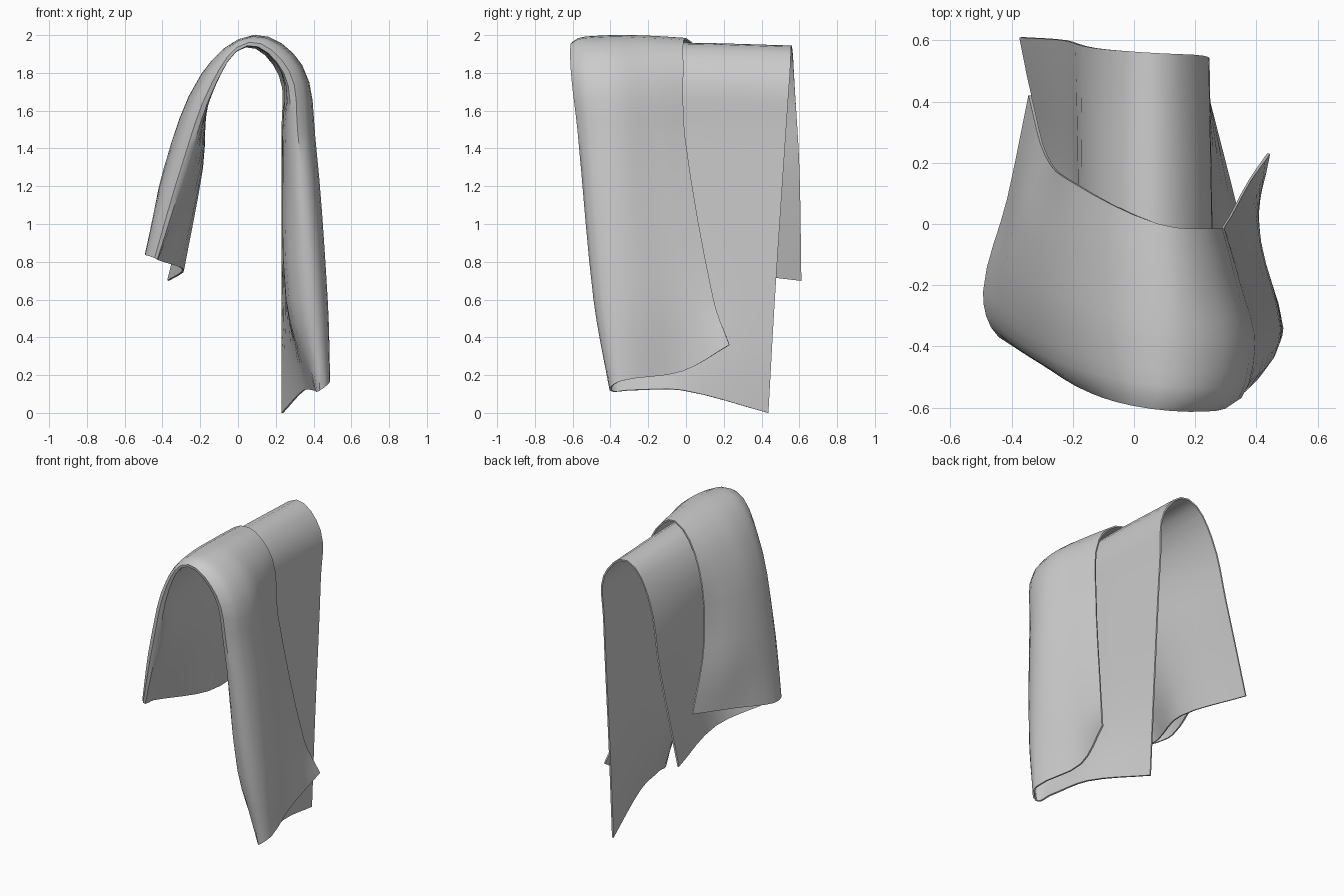
import bpy
import bmesh
from mathutils import Vector

if "Cube" in bpy.data.objects:
    bpy.data.objects.remove(bpy.data.objects["Cube"])

# Lengthwise guide lines of the folded cloth: right hem, over the bar, left hem
inner_layer = [
    # free back edge
    [(.235, .435, 0), (.235, .47, .6), (.235, .53, 1.5), (.22, .55, 1.79),
     (.04, .56, 1.94), (-.13, .575, 1.73), (-.225, .60, 1.3), (-.37, .61, .70)],
    # middle of the inner layer
    [(.35, -.02, .12), (.26, 0, .6), (.243, 0, 1.5), (.23, 0, 1.81),
     (.04, 0, 1.955), (-.145, .02, 1.74), (-.19, .06, 1.3), (-.29, .10, .76)],
    # just inside the fold
    [(.41, -.30, .12), (.275, -.38, .6), (.25, -.42, 1.5), (.24, -.45, 1.8),
     (.05, -.48, 1.95), (-.135, -.42, 1.73), (-.235, -.35, 1.3), (-.425, -.28, .81)],
    # the fold itself
    [(.435, -.40, .12), (.395, -.485, .6), (.315, -.57, 1.5), (.27, -.605, 1.81),
     (.06, -.60, 1.96), (-.135, -.55, 1.75), (-.30, -.455, 1.3), (-.44, -.365, .82)],
]
outer_layer = [
    # just outside the fold
    [(.483, -.34, .17), (.47, -.36, .6), (.405, -.40, 1.45), (.335, -.42, 1.84),
     (.08, -.44, 1.993), (-.18, -.38, 1.79), (-.38, -.30, 1.3), (-.488, -.22, .84)],
    # middle of the outer layer
    [(.40, -.02, .22), (.41, -.08, .65), (.35, -.18, 1.45), (.30, -.20, 1.83),
     (.09, -.22, 1.993), (-.19, -.12, 1.79), (-.37, -.02, 1.3), (-.41, .08, .90)],
    # free outer edge
    [(.44, .23, .36), (.38, .145, .6), (.295, -.005, 1.45), (.26, -.015, 1.83),
     (.08, 0, 1.98), (-.18, .125, 1.79), (-.285, .22, 1.35), (-.34, .42, .97)],
]


def smooth_path(points, steps):
    """Smooth curve through all points, tangents scaled by segment length."""
    pts = [Vector(p) for p in points]
    n = len(pts)
    tan = [(pts[min(i + 1, n - 1)] - pts[max(i - 1, 0)]).normalized() for i in range(n)]
    out = []
    for i in range(n - 1):
        a, b = pts[i], pts[i + 1]
        d = (b - a).length
        for k in range(steps):
            t = k / steps
            out.append(a * (2*t**3 - 3*t**2 + 1) + b * (3*t**2 - 2*t**3)
                       + tan[i] * d * (t**3 - 2*t**2 + t) + tan[i + 1] * d * (t**3 - t**2))
    return out + [pts[-1]]


# Skin a sheet: smooth along the drape, then across the fold
lengthwise = [smooth_path(g, 4) for g in inner_layer + outer_layer]
rows = [smooth_path(section, 4) for section in zip(*lengthwise)]

bm = bmesh.new()
grid = [[bm.verts.new(p) for p in row] for row in rows]
for r0, r1 in zip(grid, grid[1:]):
    for j in range(len(r0) - 1):
        bm.faces.new((r0[j], r0[j + 1], r1[j + 1], r1[j]))
bmesh.ops.recalc_face_normals(bm, faces=bm.faces)
mesh = bpy.data.meshes.new("draped_towel")
bm.to_mesh(mesh)
bm.free()
towel = bpy.data.objects.new("draped_towel", mesh)
bpy.context.collection.objects.link(towel)

# Cloth thickness
solid = towel.modifiers.new("thickness", 'SOLIDIFY')
solid.thickness = 0.01
solid.offset = 0

bpy.context.view_layer.objects.active = towel
towel.select_set(True)
bpy.ops.object.modifier_apply(modifier=solid.name)
bpy.ops.object.shade_smooth_by_angle(angle=0.8)
